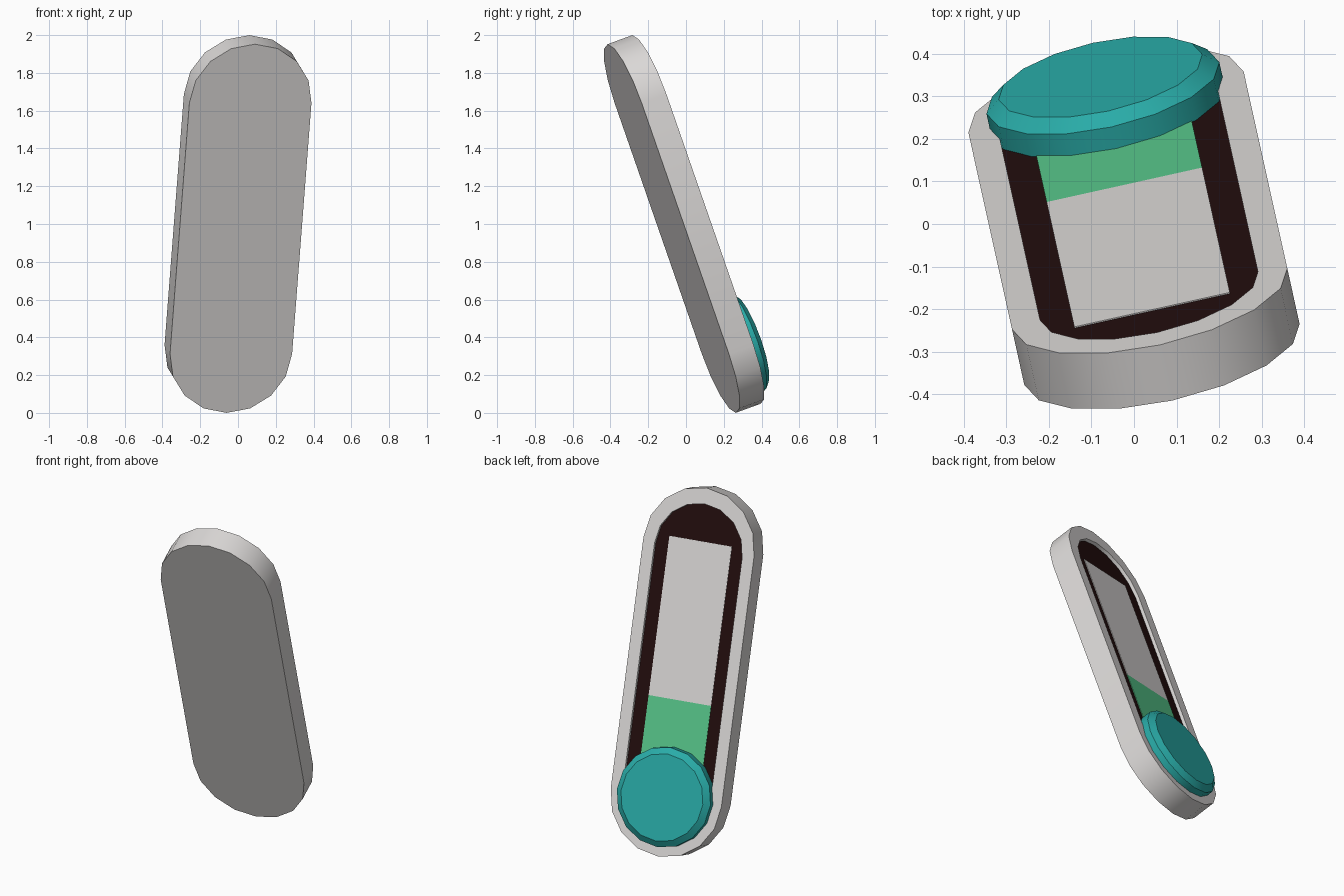
import bpy, bmesh
from math import pi, sin, cos, radians

cube = bpy.data.objects.get("Cube")
if cube:
    bpy.data.objects.remove(cube)


def material(name, rgb):
    m = bpy.data.materials.new(name)
    m.use_nodes = True
    m.diffuse_color = (*rgb, 1)
    m.node_tree.nodes["Principled BSDF"].inputs["Base Color"].default_value = (*rgb, 1)
    return m


grey = material("light grey", (0.72, 0.70, 0.69))
dark = material("dark brown", (0.016, 0.004, 0.004))
green = material("green", (0.098, 0.58, 0.262))
teal = material("teal", (0.022, 0.41, 0.39))

# Local frame: y runs up the slab, z points out of its decorated face
TILT = (radians(70.4), 0, radians(192.5))
CENTRE = (0, -0.01, 1)
FACE = 0.071
FLOOR = FACE - 0.02


def capsule(radius, half, z):
    """Outline with two eight-sided half circles."""
    pts = []
    for start, y in ((0, half), (pi, -half)):
        for i in range(9):
            a = start + pi * i / 8
            pts.append((radius * cos(a), y + radius * sin(a), z))
    return pts


def circle(radius, y, z, sides=16):
    return [(radius * cos(2 * pi * i / sides), y + radius * sin(2 * pi * i / sides), z)
            for i in range(sides)]


def rectangle(half_width, low, high, z):
    return [(-half_width, low, z), (half_width, low, z),
            (half_width, high, z), (-half_width, high, z)]


def loft(name, outlines, mats):
    """Skin matching outlines in order and cap both ends; last cap takes the last material."""
    bm = bmesh.new()
    rings = [[bm.verts.new(p) for p in o] for o in outlines]
    bm.faces.new(list(reversed(rings[0])))
    for a, b in zip(rings, rings[1:]):
        n = len(a)
        for i in range(n):
            j = (i + 1) % n
            bm.faces.new((a[i], a[j], b[j], b[i]))
    bm.faces.new(rings[-1]).material_index = len(mats) - 1
    mesh = bpy.data.meshes.new(name)
    bm.to_mesh(mesh)
    bm.free()
    for m in mats:
        mesh.materials.append(m)
    obj = bpy.data.objects.new(name, mesh)
    bpy.context.collection.objects.link(obj)
    obj.location = CENTRE
    obj.rotation_euler = TILT
    bpy.ops.object.select_all(action='DESELECT')
    obj.select_set(True)
    bpy.context.view_layer.objects.active = obj
    bpy.ops.object.shade_smooth_by_angle(angle=radians(30))
    return obj


# Slab body with a shallow dark recess
loft("body", [capsule(0.331, 0.705, -FACE), capsule(0.331, 0.705, FACE),
              capsule(0.262, 0.684, FACE), capsule(0.262, 0.684, FLOOR)], [grey, dark])

# Track inside the recess: empty part and filled part
for name, low, high, mat in (("empty_track", -0.16, 0.735, grey),
                             ("filled_track", -0.7, -0.16, green)):
    loft(name, [rectangle(0.187, low, high, FLOOR - 0.002),
                rectangle(0.187, low, high, FLOOR + 0.003)], [mat])

# Round knob with a bevelled rim
KNOB_Y = -0.7
loft("knob", [circle(0.28, KNOB_Y, FLOOR), circle(0.28, KNOB_Y, FACE + 0.038),
              circle(0.245, KNOB_Y, FACE + 0.066)], [teal])
